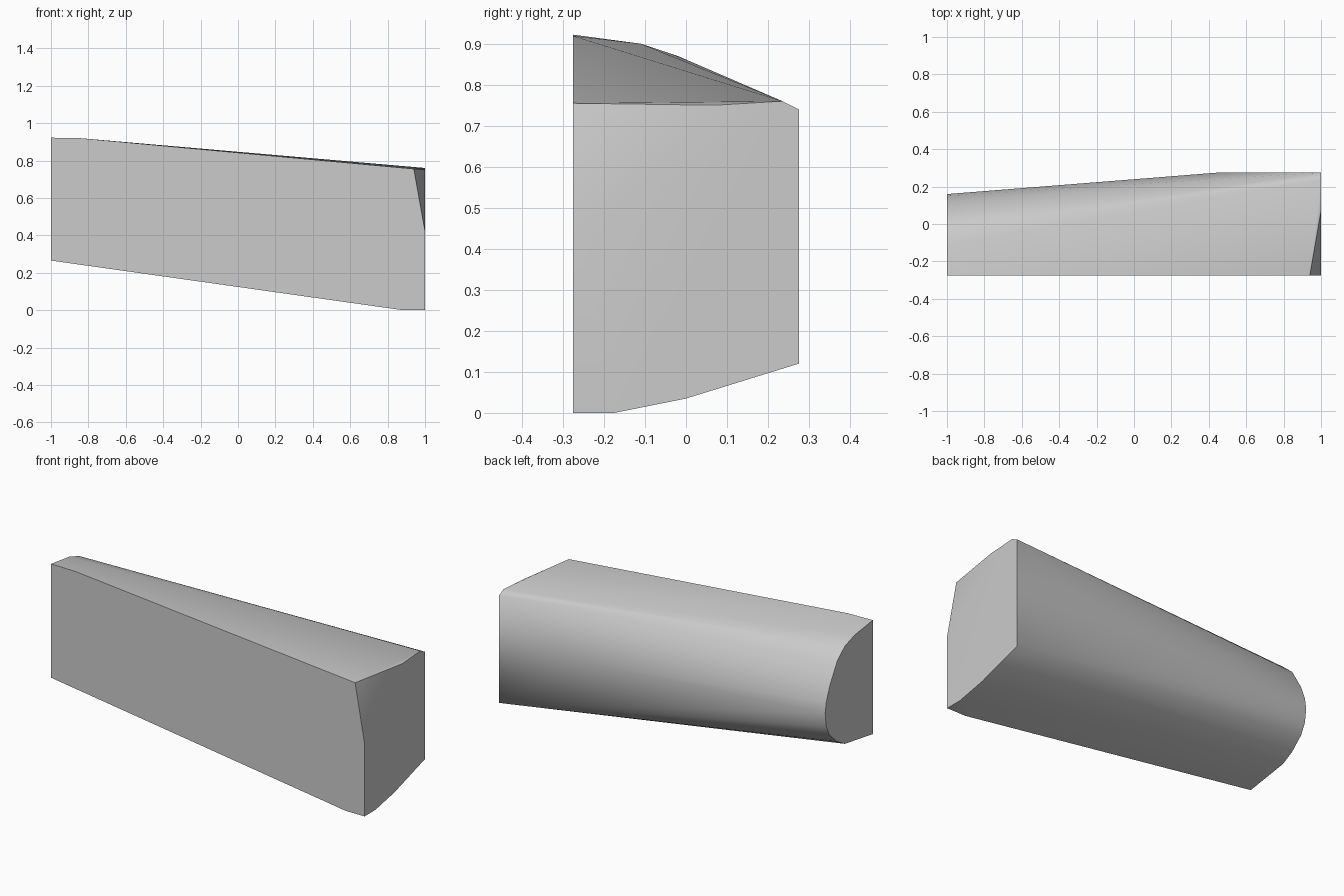
import bpy
import bmesh
import math

old = bpy.data.objects.get("Cube")
if old:
    bpy.data.objects.remove(old, do_unlink=True)

# Single plain grey
grey = bpy.data.materials.new("plain_grey")
grey.use_nodes = True
colour = (0.6, 0.6, 0.6, 1)
grey.diffuse_color = colour
grey.node_tree.nodes["Principled BSDF"].inputs["Base Color"].default_value = colour

FRONT, BACK = -0.275, 0.275

# Rounded narrow end: D-shaped profile (y, z)
narrow_end = [(FRONT, 0.922), (-0.11, 0.9), (-0.02, 0.87), (0.05, 0.81),
              (0.12, 0.69), (0.15, 0.61), (0.16, 0.55), (0.15, 0.47),
              (0.12, 0.41), (0.05, 0.345), (-0.02, 0.306), (FRONT, 0.265)]

# Squarer wide end, with its upper front corner cut back
wide_end = [(FRONT, 0.0), (-0.175, 0.0), (0.0, 0.035), (BACK, 0.12),
            (BACK, 0.74), (0.235, 0.76), (0.07, 0.75), (FRONT, 0.42)]

# Corners along the flat front and the start of the flat back
side_points = [(-0.84, FRONT, 0.919), (0.94, FRONT, 0.755),
               (0.88, FRONT, 0.0), (0.45, BACK, 0.5)]

points = [(-1, y, z) for y, z in narrow_end]
points += [(1, y, z) for y, z in wide_end]
points += side_points

# Skin the two ends into one solid
bm = bmesh.new()
verts = [bm.verts.new(p) for p in points]
bmesh.ops.convex_hull(bm, input=verts)
loose = [v for v in bm.verts if not v.link_faces]
bmesh.ops.delete(bm, geom=loose, context='VERTS')
bmesh.ops.dissolve_limit(bm, angle_limit=math.radians(0.5),
                         verts=bm.verts[:], edges=bm.edges[:])
bmesh.ops.recalc_face_normals(bm, faces=bm.faces[:])
mesh = bpy.data.meshes.new("tapered_block")
bm.to_mesh(mesh)
bm.free()
mesh.materials.append(grey)

block = bpy.data.objects.new("tapered_block", mesh)
bpy.context.collection.objects.link(block)
bpy.ops.object.select_all(action='DESELECT')
block.select_set(True)
bpy.context.view_layer.objects.active = block
bpy.ops.object.shade_smooth_by_angle(angle=math.radians(32))
